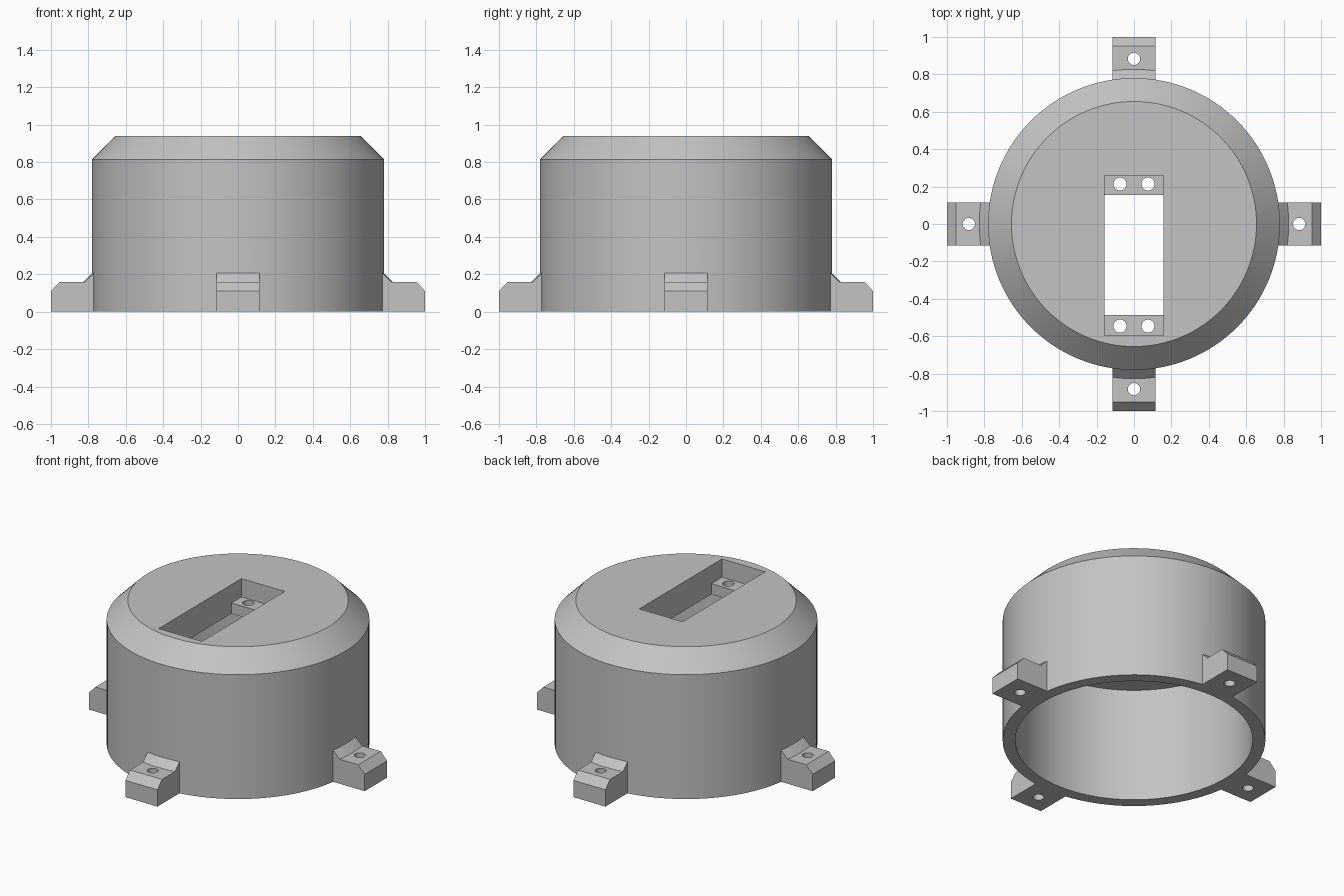
import bpy, bmesh
from math import cos, sin, pi, sqrt, radians
from mathutils import Matrix

if "Cube" in bpy.data.objects:
    bpy.data.objects.remove(bpy.data.objects["Cube"], do_unlink=True)

grey = bpy.data.materials.new("plain grey")
grey.use_nodes = True
colour = (0.55, 0.55, 0.55, 1)
grey.diffuse_color = colour
grey.node_tree.nodes["Principled BSDF"].inputs["Base Color"].default_value = colour


def make_object(name, bm):
    bmesh.ops.recalc_face_normals(bm, faces=bm.faces)
    mesh = bpy.data.meshes.new(name)
    bm.to_mesh(mesh)
    bm.free()
    mesh.materials.append(grey)
    obj = bpy.data.objects.new(name, mesh)
    bpy.context.collection.objects.link(obj)
    return obj


def loft(name, sections, cyclic, close_rings):
    """Skin a list of point rows; cyclic joins the last row to the first."""
    bm = bmesh.new()
    rows = [[bm.verts.new(p) for p in s] for s in sections]
    n = len(rows[0])
    pairs = list(zip(rows, rows[1:])) + ([(rows[-1], rows[0])] if cyclic else [])
    for a, b in pairs:
        for i in range(n if close_rings else n - 1):
            j = (i + 1) % n
            bm.faces.new((a[i], a[j], b[j], b[i]))
    if cyclic:      # cap the two open circles of a lathe
        bm.faces.new([r[0] for r in rows])
        bm.faces.new([r[-1] for r in rows])
    else:           # cap the two end sections
        bm.faces.new(rows[0])
        bm.faces.new(rows[-1])
    return make_object(name, bm)


def box(name, x0, x1, y0, y1, z0, z1):
    bm = bmesh.new()
    move = Matrix.Translation(((x0 + x1) / 2, (y0 + y1) / 2, (z0 + z1) / 2))
    scale = Matrix.Diagonal((x1 - x0, y1 - y0, z1 - z0, 1))
    bmesh.ops.create_cube(bm, size=1, matrix=move @ scale)
    return make_object(name, bm)


def drill(name, x, y, z0, z1, radius):
    bm = bmesh.new()
    bmesh.ops.create_cone(bm, cap_ends=True, segments=32, radius1=radius,
                          radius2=radius, depth=z1 - z0,
                          matrix=Matrix.Translation((x, y, (z0 + z1) / 2)))
    return make_object(name, bm)


def combine(target, other, operation):
    mod = target.modifiers.new(operation.lower(), 'BOOLEAN')
    mod.operation = operation
    mod.solver = 'EXACT'
    mod.object = other
    bpy.context.view_layer.objects.active = target
    bpy.ops.object.modifier_apply(modifier=mod.name)
    bpy.data.objects.remove(other, do_unlink=True)


# Hollow round housing with a chamfered top and open bottom
profile = [(0.655, 0.94), (0.78, 0.815), (0.78, 0), (0.705, 0), (0.705, 0.75)]
SEGMENTS = 128
angles = [2 * pi * i / SEGMENTS for i in range(SEGMENTS)]
housing = loft("housing", [[(r * cos(a), r * sin(a), z) for r, z in profile]
                           for a in angles], True, False)


# Mounting lug: chamfered outer end, sloped foot following the round wall
def lug_section(y):
    def arc(r):
        return sqrt(r * r - y * y)
    outline = [(arc(0.74), 0), (1, 0), (1, 0.11), (0.953, 0.16),
               (arc(0.827), 0.16), (arc(0.76), 0.227), (arc(0.74), 0.227)]
    return [(x, y, z) for x, z in outline]


HALF = 0.116
for k in range(4):
    lug = loft("mounting_lug", [lug_section(HALF * (i / 6 - 1)) for i in range(13)],
               False, True)
    lug.data.transform(Matrix.Rotation(k * pi / 2, 4, 'Z'))
    combine(housing, lug, 'UNION')

# Screw holes in the lugs
for k in range(4):
    a = k * pi / 2
    combine(housing, drill("lug_hole", 0.883 * cos(a), 0.883 * sin(a), -0.1, 0.3, 0.033),
            'DIFFERENCE')

# Long slot in the top, with a recessed ledge at each end
combine(housing, box("ledge_recess", -0.157, 0.157, -0.597, 0.26, 0.82, 1.1), 'DIFFERENCE')
combine(housing, box("slot", -0.157, 0.157, -0.487, 0.155, 0.65, 1.0), 'DIFFERENCE')

# Paired screw holes through the ledges
for y in (0.214, -0.546):
    for x in (-0.075, 0.075):
        combine(housing, drill("ledge_hole", x, y, 0.65, 0.9, 0.035), 'DIFFERENCE')

bpy.ops.object.select_all(action='DESELECT')
housing.select_set(True)
bpy.context.view_layer.objects.active = housing
bpy.ops.object.shade_smooth_by_angle(angle=radians(25))
